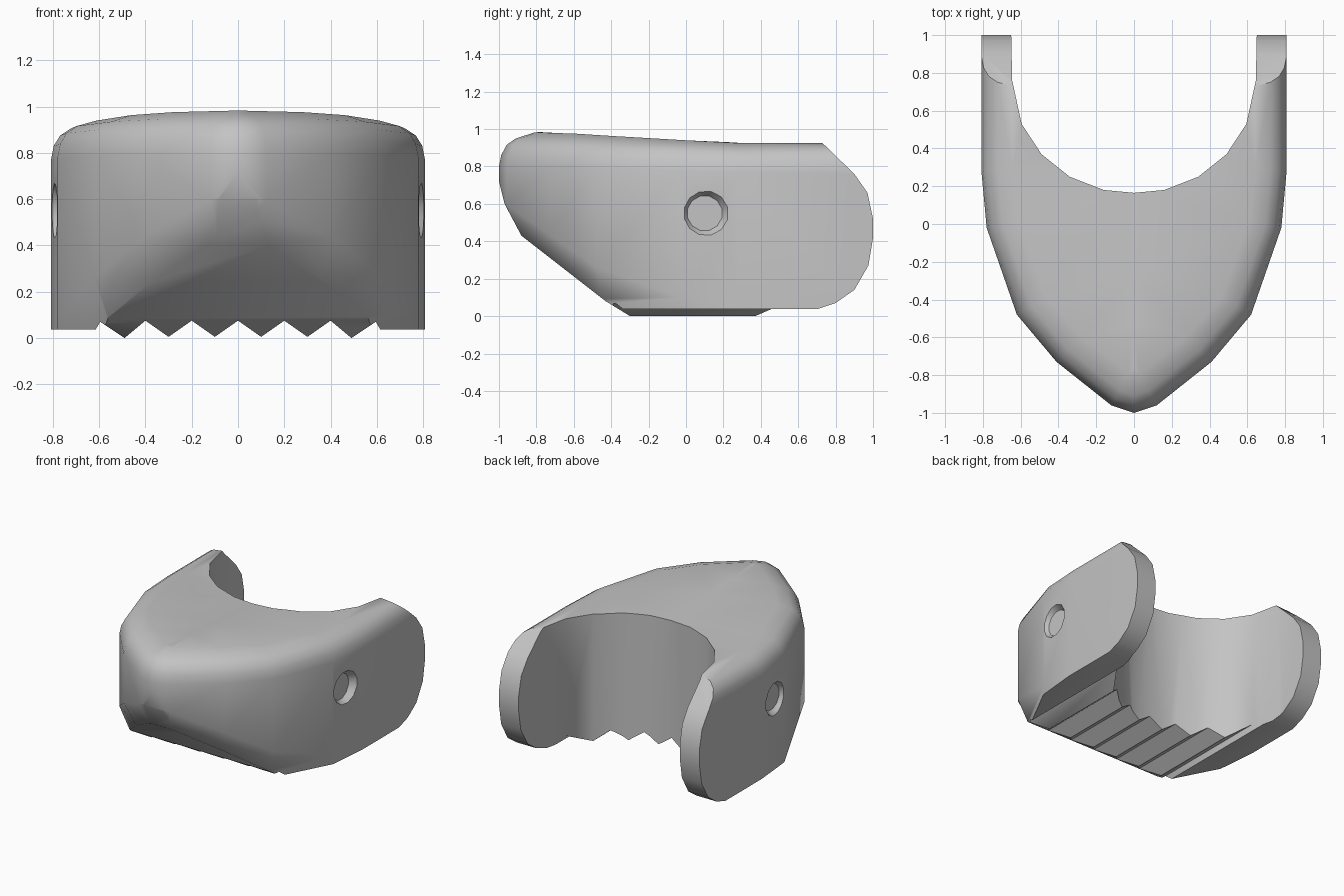
import bpy
import bmesh
import math
from mathutils import Vector

cube = bpy.data.objects.get("Cube")
if cube:
    bpy.data.objects.remove(cube, do_unlink=True)


def clamp(v):
    return max(0.0, min(1.0, v))


def finish(bm, name):
    bmesh.ops.recalc_face_normals(bm, faces=bm.faces[:])
    mesh = bpy.data.meshes.new(name)
    bm.to_mesh(mesh)
    bm.free()
    obj = bpy.data.objects.new(name, mesh)
    bpy.context.collection.objects.link(obj)
    return obj


def prism(name, points, axis, low, high):
    """Extrude a closed 2D outline along the given axis."""
    bm = bmesh.new()

    def place(p, t):
        co = list(p)
        co.insert(axis, t)
        return bm.verts.new(co)

    face = bm.faces.new([place(p, low) for p in points])
    moved = bmesh.ops.extrude_face_region(bm, geom=[face])["geom"]
    offset = Vector((0, 0, 0))
    offset[axis] = high - low
    bmesh.ops.translate(bm, vec=offset,
                        verts=[g for g in moved if isinstance(g, bmesh.types.BMVert)])
    return finish(bm, name)


def cut(body, tool, operation):
    mod = body.modifiers.new(tool.name, "BOOLEAN")
    mod.object = tool
    mod.operation = operation
    mod.solver = "EXACT"
    bpy.context.view_layer.objects.active = body
    bpy.ops.object.modifier_apply(modifier=mod.name)
    bpy.data.objects.remove(tool, do_unlink=True)


# Outer shell: plan outline lofted upward with a rounded top rim
outline = [Vector(p) for p in ((0, -1), (.12, -.96), (.41, -.73), (.62, -.48),
                               (.78, -.02), (.808, .28), (.808, 1.1))]
rim_back = ((0, .77), (.012, .83), (.04, .875), (.085, .905), (.165, .925))
rim_front = ((0, .80), (.012, .86), (.04, .915), (.09, .95), (.19, .982))


def inward(i):
    if i == 0:
        return Vector((0, 1))
    total = Vector((0, 0))
    for a, b in ((i - 1, i), (i, i + 1)):
        if b < len(outline):
            d = (outline[b] - outline[a]).normalized()
            total += Vector((-d.y, d.x))
    return total.normalized()


def front_amount(y):
    return clamp((.25 - y) / 1.1)


def column(i):
    p, n = outline[i], inward(i)
    f = front_amount(p.y)
    slope = max(0, (-.25 - p.y) * .7)
    tuck = .1 * clamp(slope * 5)
    rows = [(tuck, -.2), (tuck, slope - .1), (0, slope + .1)]
    for b, t in zip(rim_back, rim_front):
        rows.append((b[0] + (t[0] - b[0]) * f, b[1] + (t[1] - b[1]) * f))
    spine_y = 1.1 if i == len(outline) - 1 else max(-.78, min(.35, p.y + .2))
    pts = [Vector((0, spine_y, -.2))]
    pts += [Vector((p.x + n.x * d, p.y + n.y * d, z)) for d, z in rows]
    pts.append(Vector((0, spine_y, .925 + .063 * front_amount(spine_y))))
    return pts


bm = bmesh.new()
for side in (1, -1):
    cols = [[bm.verts.new((v.x * side, v.y, v.z)) for v in column(i)]
            for i in range(len(outline))]
    for a, b in zip(cols, cols[1:]):
        for j in range(len(a) - 1):
            bm.faces.new((a[j], b[j], b[j + 1], a[j + 1]))
    bm.faces.new(cols[-1])
bmesh.ops.remove_doubles(bm, verts=bm.verts[:], dist=1e-5)
body = finish(bm, "curved_cap")

# Side silhouette: sloped underside, rounded arm ends
side_profile = [(-1.02, 1.2), (-1.005, .74), (-.97, .6), (-.88, .43), (-.43, .08),
                (-.25, -.03), (.6, -.03), (.7, .037), (.8, .07), (.9, .14),
                (.975, .27), (1, .42), (1, .52), (.97, .66), (.9, .76),
                (.73, .925), (.446, 1.2)]
cut(body, prism("side_profile", side_profile, 0, -1.2, 1.2), "INTERSECT")

# Saw-tooth underside running front to back
teeth = [(0, .075), (.1, .005), (.2, .075), (.3, .005), (.4, .075), (.49, 0),
         (.595, .07), (.615, .037), (1, .037), (1, 1.3)]
front_profile = [(-x, z) for x, z in reversed(teeth[1:])] + teeth
cut(body, prism("tooth_profile", front_profile, 1, -1.3, 1.3), "INTERSECT")

# Open curved hollow between the two arms
bore = [(0, .165), (.16, .18), (.34, .25), (.49, .37), (.595, .53),
        (.645, .76), (.65, 1.0), (.65, 1.4)]
bore_outline = [(-x, y) for x, y in reversed(bore[1:])] + bore
cut(body, prism("hollow", bore_outline, 2, -.5, 1.5), "DIFFERENCE")

# Tapered round recess in each side
for side in (1, -1):
    bm = bmesh.new()
    rings = []
    for x, r in ((.755, .095), (.855, .162)):
        rings.append([bm.verts.new((side * x, .1 + r * math.cos(a), .55 + r * math.sin(a)))
                      for a in (math.tau * (k + .5) / 12 for k in range(12))])
    for k in range(12):
        m = (k + 1) % 12
        bm.faces.new((rings[0][k], rings[0][m], rings[1][m], rings[1][k]))
    for ring in rings:
        bm.faces.new(ring)
    cut(body, finish(bm, "recess"), "DIFFERENCE")

# Plain grey finish
grey = bpy.data.materials.new("plain_grey")
grey.use_nodes = True
colour = (.55, .55, .55, 1)
grey.diffuse_color = colour
for node in grey.node_tree.nodes:
    if node.type == "BSDF_PRINCIPLED":
        node.inputs["Base Color"].default_value = colour
body.data.materials.clear()
body.data.materials.append(grey)
for poly in body.data.polygons:
    poly.material_index = 0

bpy.ops.object.select_all(action="DESELECT")
body.select_set(True)
bpy.context.view_layer.objects.active = body
bpy.ops.object.shade_smooth_by_angle(angle=math.radians(45))
